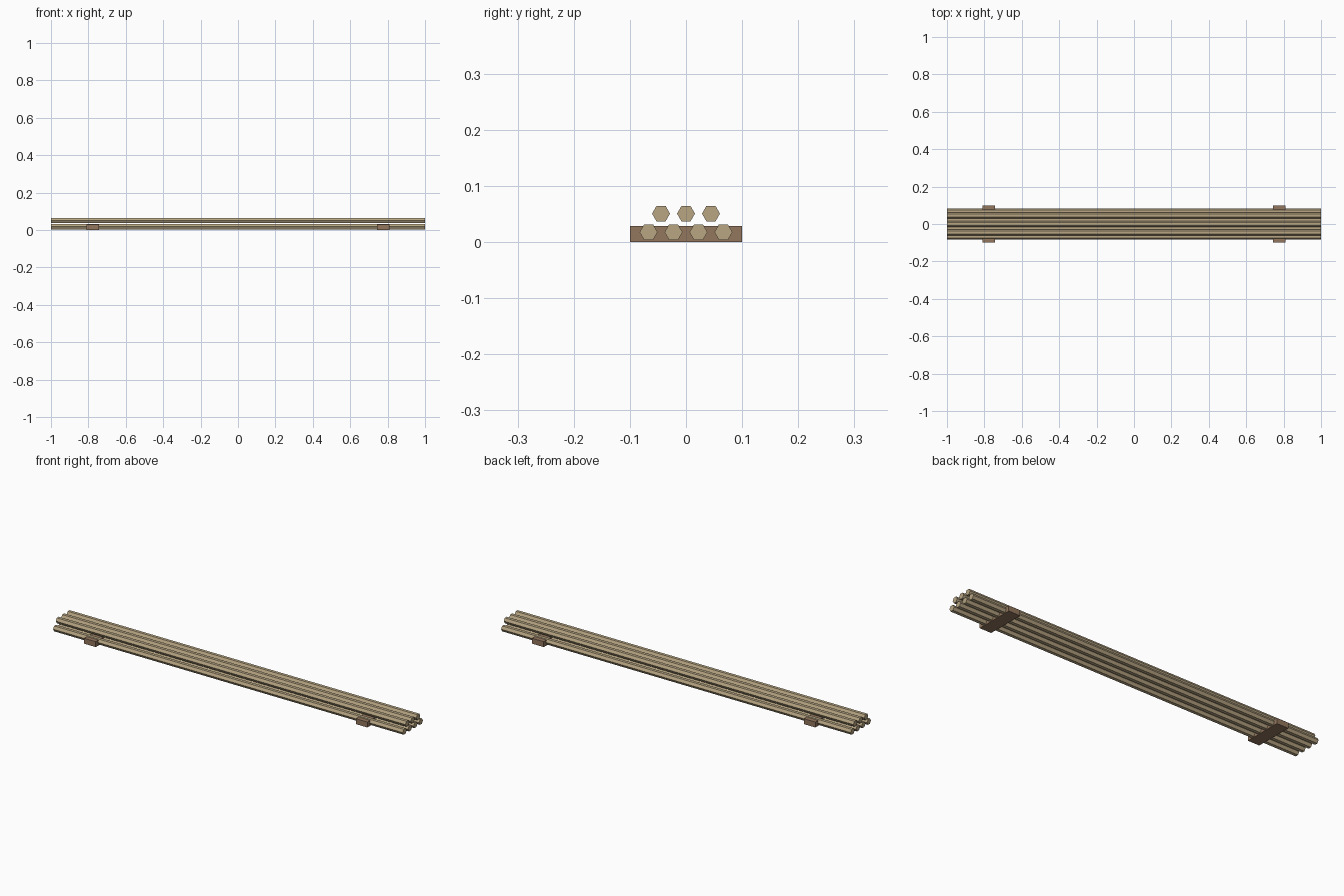
import bpy
from math import pi

cube = bpy.data.objects.get("Cube")
if cube:
    bpy.data.objects.remove(cube, do_unlink=True)


def material(name, color):
    mat = bpy.data.materials.new(name)
    mat.use_nodes = True
    mat.diffuse_color = color
    mat.node_tree.nodes["Principled BSDF"].inputs["Base Color"].default_value = color
    return mat


pale_wood = material("pale_wood", (0.48, 0.38, 0.23, 1))
brown_wood = material("brown_wood", (0.29, 0.18, 0.11, 1))

RADIUS = 0.016
SPACING = 0.0445


def pole(name, y, z):
    # Hexagonal pole along x, with a corner pointing to each side
    bpy.ops.mesh.primitive_cylinder_add(vertices=6, radius=RADIUS, depth=2,
                                        location=(0, y, z), rotation=(0, pi / 2, 0))
    obj = bpy.context.object
    obj.name = name
    obj.data.materials.append(pale_wood)


def row(name, count, z):
    for i in range(count):
        pole(f"{name}_{i + 1}", (i - (count - 1) / 2) * SPACING, z)


# Stacked poles
row("lower_pole", 4, 0.0175)
row("upper_pole", 3, 0.0505)

# Cross bearers under the stack
for side, x in (("left", 0.777), ("right", -0.777)):
    bpy.ops.mesh.primitive_cube_add(size=1, location=(x, 0, 0.014))
    bearer = bpy.context.object
    bearer.name = f"{side}_bearer"
    bearer.scale = (0.066, 0.2, 0.028)
    bearer.data.materials.append(brown_wood)
